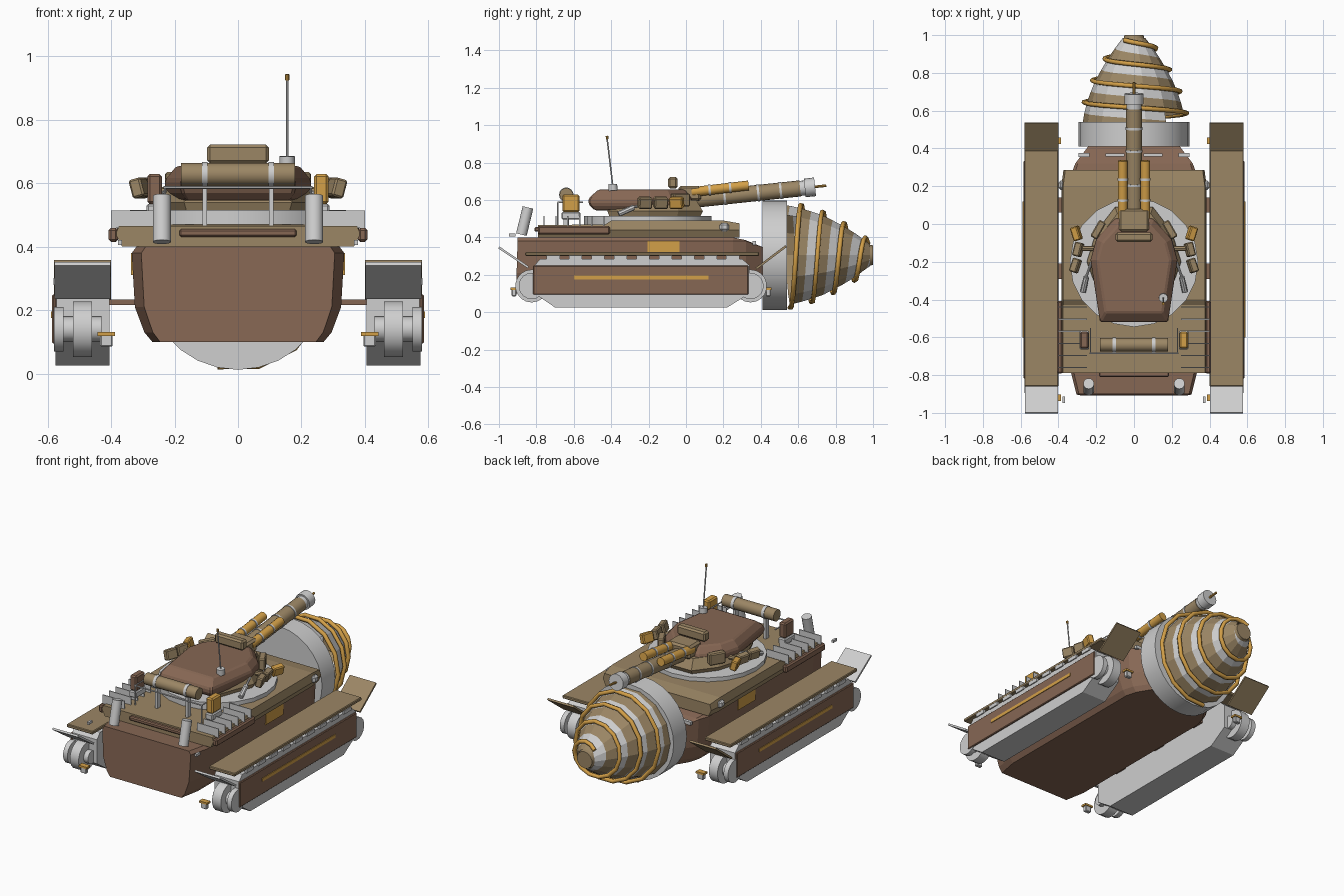
import bpy, bmesh, math
from mathutils import Vector

if "Cube" in bpy.data.objects:
    bpy.data.objects.remove(bpy.data.objects["Cube"])

def material(name, rgb):
    m = bpy.data.materials.new(name)
    m.diffuse_color = (*rgb, 1)
    m.use_nodes = True
    m.node_tree.nodes["Principled BSDF"].inputs["Base Color"].default_value = m.diffuse_color
    return m

BROWN = material("brown", (.24, .135, .088))
TAN = material("tan", (.33, .24, .13))
GREY = material("light grey", (.62, .62, .62))
GOLD = material("gold", (.65, .35, .065))

def finish(name, bm, mats, bevel=0, smooth=False):
    bmesh.ops.recalc_face_normals(bm, faces=bm.faces)
    me = bpy.data.meshes.new(name)
    bm.to_mesh(me)
    bm.free()
    ob = bpy.data.objects.new(name, me)
    bpy.context.collection.objects.link(ob)
    for m in mats:
        me.materials.append(m)
    if bevel:
        mod = ob.modifiers.new("bevel", 'BEVEL')
        mod.width, mod.segments, mod.limit_method = bevel, 1, 'ANGLE'
    if smooth:
        bpy.ops.object.select_all(action='DESELECT')
        ob.select_set(True)
        bpy.context.view_layer.objects.active = ob
        bpy.ops.object.shade_smooth_by_angle(angle=math.radians(35))
    return ob

def box(name, c, size, mat, bevel=0, rot=(0, 0, 0)):
    bm = bmesh.new()
    bmesh.ops.create_cube(bm, size=1)
    bmesh.ops.scale(bm, vec=size, verts=bm.verts)
    ob = finish(name, bm, [mat], bevel)
    ob.location, ob.rotation_euler = c, rot
    return ob

def rod(name, a, b, r, mat, n=16, r2=None):
    a, b = Vector(a), Vector(b)
    bm = bmesh.new()
    bmesh.ops.create_cone(bm, cap_ends=True, segments=n, radius1=r,
                          radius2=r if r2 is None else r2, depth=(b - a).length)
    ob = finish(name, bm, [mat], 0, True)
    ob.location = (a + b) / 2
    ob.rotation_mode = 'QUATERNION'
    ob.rotation_quaternion = (b - a).to_track_quat('Z', 'Y')
    return ob

def loft(name, loops, mat, bevel=0):
    """Skin a list of equally long closed loops and cap both ends."""
    bm = bmesh.new()
    rows = [[bm.verts.new(p) for p in loop] for loop in loops]
    n = len(rows[0])
    for a, b in zip(rows, rows[1:]):
        for i in range(n):
            bm.faces.new((a[i], a[(i + 1) % n], b[(i + 1) % n], b[i]))
    bm.faces.new(rows[0])
    bm.faces.new(rows[-1])
    return finish(name, bm, [mat], bevel)

def mirrored(half):
    return half + [(-x, y) for x, y in reversed(half)]

# lower hull: rounded tub lofted along y (y, width scale, top height)
tub = mirrored([(.27, .1), (.295, .13), (.325, .21), (.335, .38), (.32, .4)])
loft("hull", [[(x * s, y - .03 * (.4 - z) * (y < -.8), min(z, top)) for x, z in tub]
              for y, s, top in ((-.9, .91, .4), (-.78, 1, .4), (.25, 1, .4), (.32, .93, .385), (.43, .68, .34))], BROWN)

# upper deck: hexagonal section, lower at the rear
def deck_loop(y, s, top):
    return [(x * s, y, z) for x, z in mirrored([(.365, .4), (.385, .44), (.375, top)])]
loft("deck", [deck_loop(-.79, 1, .465), deck_loop(-.43, 1, .47), deck_loop(-.4, 1, .49),
              deck_loop(.2, 1, .49), deck_loop(.285, .97, .475)], TAN)
box("rear_deck_bar", (0, -.795, .443), (.37, .03, .025), BROWN, .006)

# drill collar and helical body
CZ = .305
rod("drill_collar", (0, .41, CZ), (0, .54, CZ), .293, GREY, 28)
PROFILE = [(.5, .275), (.56, .27), (.64, .25), (.74, .215), (.84, .16), (.92, .11), (.98, .06), (1.1, .05)]

def drill_radius(y):
    for (y0, r0), (y1, r1) in zip(PROFILE, PROFILE[1:]):
        if y <= y1:
            return r0 + (r1 - r0) * (y - y0) / (y1 - y0)
    return PROFILE[-1][1]

PITCH, N = .115, 14
def drill_point(k, off, grow=0):
    y = min(max(.5875 + k / N * PITCH + off, .53), .985)
    a, r = k / N * math.tau, drill_radius(y) + grow
    return (r * math.cos(a), y, CZ + r * math.sin(a))

bm = bmesh.new()
for k in range(-12, 49):
    for band in range(2):
        o = band * PITCH / 2
        vs = [drill_point(k, o), drill_point(k + 1, o),
              drill_point(k + 1, o + PITCH / 2), drill_point(k, o + PITCH / 2)]
        if vs[3][1] - vs[0][1] + vs[2][1] - vs[1][1] > .002:
            f = bm.faces.new([bm.verts.new(v) for v in vs])
            f.material_index = band
bmesh.ops.remove_doubles(bm, verts=bm.verts, dist=.0005)
finish("drill_body", bm, [TAN, GREY])
rod("drill_tip", (0, .93, CZ), (0, 1, CZ), .068, TAN, 14, .052)

# gold screw thread around the drill
cu = bpy.data.curves.new("drill_thread", 'CURVE')
cu.dimensions, cu.bevel_depth, cu.bevel_resolution = '3D', .013, 1
sp = cu.splines.new('POLY')
pts = [drill_point(k, 0, .017) for k in range(-4, 48)]
sp.points.add(len(pts) - 1)
for p, q in zip(sp.points, pts):
    p.co = (*q, 1)
cu.use_fill_caps = True
cu.materials.append(GOLD)
bpy.context.collection.objects.link(bpy.data.objects.new("drill_thread", cu))

# turret ring, base and main body
ring = rod("turret_ring", (0, -.205, .47), (0, -.205, .515), .34, GREY, 20)
def turret_loop(s, z, pts, cy=-.2):
    return [(x * s, cy + (y - cy) * s, z) for x, y in pts]
base = mirrored([(.17, -.42), (.25, -.2), (.2, -.04), (.1, .09)])
loft("turret_base", [turret_loop(.95, .51, base), turret_loop(1, .54, base), turret_loop(.88, .6, base)], TAN)
body = mirrored([(.18, -.52), (.23, -.19), (.2, -.08), (.1, .03)])
loft("turret_body", [turret_loop(.9, .545, body), turret_loop(1, .575, body),
                     turret_loop(1, .61, body), turret_loop(.84, .655, body)], BROWN, .008)
box("mantlet", (0, .02, .635), (.16, .12, .08), TAN, .012)
box("sight_box", (0, -.07, .692), (.195, .05, .06), TAN, .01)

# main gun
def gun(y):
    return (0, y, .605 + (y - .08) * .107)
rod("barrel", gun(.04), gun(.61), .043, TAN)
for y in (.2, .38, .5):
    rod("barrel_band", gun(y), gun(y + .012), .046, GREY)
rod("muzzle", gun(.61), gun(.645), .04, GREY)
rod("muzzle_head", gun(.635), gun(.69), .05, GREY)
rod("muzzle_needle", gun(.69), gun(.75), .007, GOLD, 8)

# antenna
rod("antenna_base", (.155, -.39, .65), (.155, -.392, .685), .024, GREY, 12)
rod("antenna", (.155, -.392, .68), (.155, -.422, .93), .004, GREY, 6)
rod("antenna_tip", (.155, -.42, .925), (.155, -.423, .943), .007, GOLD, 8)

# rolled stowage with straps, rail and boxes on the rear deck
rod("stowage_roll", (-.18, -.64, .628), (.18, -.64, .628), .036, TAN)
for x in (-.105, .105):
    rod("roll_strap", (x - .009, -.64, .628), (x + .009, -.64, .628), .039, GREY)
    box("roll_support", (x, -.64, .53), (.015, .03, .13), GREY)
rod("rear_rail", (-.235, -.685, .587), (.235, -.685, .587), .005, GREY, 6)
box("box_right", (.263, -.615, .582), (.046, .09, .095), GOLD, .008)
box("box_left", (-.263, -.615, .582), (.046, .09, .095), BROWN, .008)

# everything that repeats on both sides
PROF = [(-.7, .025), (-.81, .1), (-.81, .25), (-.78, .285), (.3, .285), (.34, .25), (.34, .1), (.22, .025)]
for s in (-1, 1):
    # track housing, fender and flaps
    loft("track", [[(s * x, y, z) for y, z in PROF] for x in (.405, .575)], GREY)
    box("fender", (s * .49, -.235, .311), (.18, 1.25, .02), TAN, .004)
    box("front_flap", (s * .49, .455, .293), (.18, .2, .012), TAN, 0, (math.radians(37), 0, 0))
    box("rear_flap", (s * .49, -.922, .293), (.176, .19, .012), GREY, 0, (math.radians(-34), 0, 0))
    box("side_skirt", (s * .579, -.242, .172), (.014, 1.15, .155), BROWN, .004)
    box("skirt_stripe", (s * .587, -.24, .185), (.006, .72, .02), GOLD)
    for i in range(9):
        box("skirt_clip", (s * .574, -.71 + i * .12, .291), (.016, .07, .022), GREY)
    for y in (-.825, .345):
        rod("wheel", (s * .46, y, .14), (s * .52, y, .14), .088, GREY, 18)
        rod("wheel_disc", (s * .43, y, .14), (s * .55, y, .14), .04, GREY, 12)
        rod("outer_wheel", (s * .55, y, .14), (s * .58, y, .14), .07, GREY, 18)
    for y in (-.6, -.25, .1):
        box("strut", (s * .365, y, .225), (.09, .08, .018), BROWN)
    # small marker lamps at the corners
    for y in (-.92, .44):
        box("marker_lamp", (s * .415, y, .105), (.04, .025, .04), GREY, .004)
        box("marker_lamp_cap", (s * .415, y, .125), (.055, .035, .012), GOLD)
    box("tail_reflector", (s * .372, -.93, .413), (.014, .035, .015), GREY)
    # deck edge vents, lamps and hull plates
    box("vent_box", (s * .393, -.6, .437), (.03, .385, .045), BROWN, .008)
    for i in range(6):
        box("vent_slat", (s * .325, -.76 + i * .064, .487), (.15, .006, .055), GREY)
    box("deck_lamp", (s * .385, .205, .455), (.03, .05, .045), GREY, .012)
    box("hull_plate", (s * .333, -.12, .345), (.008, .17, .07), GOLD)
    box("front_lamp", (s * .265, .365, .37), (.06, .02, .02), GREY)
    box("front_strip", (s * .1, .365, .375), (.1, .015, .012), GREY)
    # exhaust stacks and rail parts
    rod("exhaust", (s * .24, -.88, .415), (s * .24, -.845, .56), .029, GREY, 14)
    rod("side_rail", (s * .23, -.685, .587), (s * .23, -.55, .587), .004, GREY, 6)
    rod("rail_post", (s * .23, -.685, .46), (s * .23, -.685, .587), .004, GREY, 6)
    box("box_stand", (s * .263, -.615, .515), (.05, .1, .04), GREY, .006)
    # twin auxiliary launchers
    rod("launcher_tube", (s * .06, .03, .642), (s * .06, .335, .678), .026, GOLD, 14)
    for y in (.12, .23):
        rod("launcher_band", (s * .06, y, .653 + (y - .12) * .118),
            (s * .06, y + .012, .654 + (y - .12) * .118), .029, GREY, 14)
    # turret side dischargers, hooks and rods
    for x, y, m, a in ((.305, -.05, GOLD, -18), (.295, -.135, TAN, 14), (.31, -.22, TAN, 18)):
        box("discharger", (s * x, y, .585), (.04, .075, .06), m, .006,
            (0, math.radians(s * 15), math.radians(s * a)))
    rod("discharger_arm", (s * .2, -.13, .57), (s * .3, -.13, .58), .014, TAN, 8)
    box("turret_cheek", (s * .19, -.03, .6), (.04, .1, .07), TAN, .006, (0, 0, math.radians(s * 30)))
    rod("turret_strut", (s * .225, -.2, .575), (s * .26, -.3, .56), .007, GREY, 8)
    rod("turret_strut_end", (s * .252, -.28, .56), (s * .27, -.36, .525), .015, GREY, 8)
